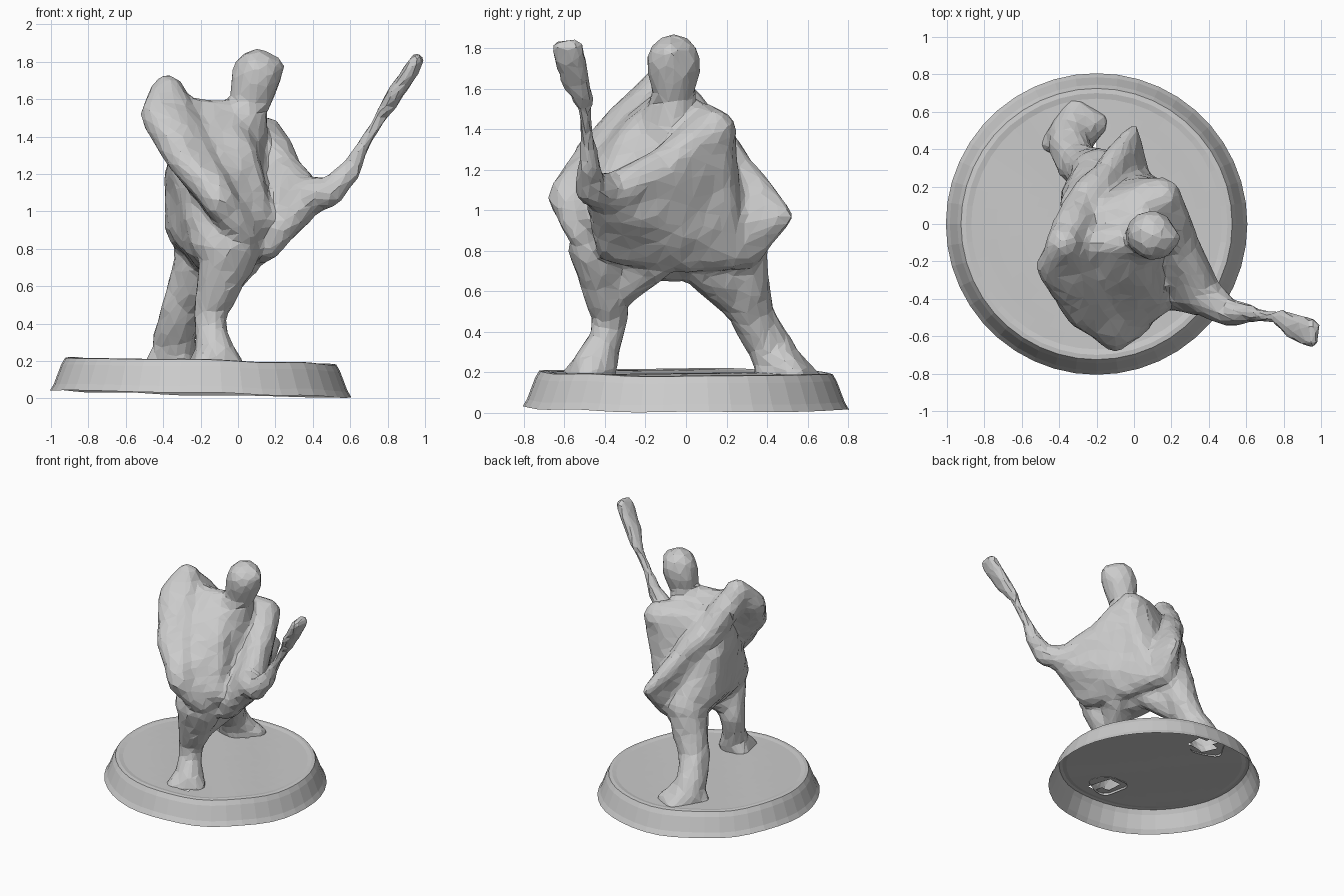
import bpy, bmesh, math
from mathutils import Vector

if "Cube" in bpy.data.objects:
    bpy.data.objects.remove(bpy.data.objects["Cube"])

# directions of a small unit ball, reused for every hull
ball = bmesh.new()
bmesh.ops.create_icosphere(ball, subdivisions=2, radius=1)
DIRS = [v.co.normalized() for v in ball.verts]
ball.free()


def make_hull(bm, balls):
    """Convex skin stretched over a few balls given as (x, y, z, radius)."""
    new = [bm.verts.new(Vector((x, y, z)) + d * r) for x, y, z, r in balls for d in DIRS]
    bmesh.ops.convex_hull(bm, input=new, use_existing_faces=False)
    loose = [v for v in bm.verts if not v.link_faces]
    bmesh.ops.delete(bm, geom=loose, context="VERTS")


def limb(bm, balls):
    """Chain of tapered capsules."""
    for a, b in zip(balls, balls[1:]):
        make_hull(bm, [a, b])


fig = bmesh.new()

# head and neck
limb(fig, [(.10, -.06, 1.73, .133), (.06, -.06, 1.56, .10), (0, -.08, 1.4, .16)])
limb(fig, [(.1, -.06, 1.75, .11), (.185, -.07, 1.765, .062)])

# torso and hips
make_hull(fig, [(.08, .12, 1.40, .12), (-.06, -.1, 1.45, .12), (-.2, 0, 1.38, .12),
                (0, -.28, 1.30, .10), (0, .1, 1.0, .18), (-.15, 0, .88, .18), (-.08, -.3, .95, .2)])
make_hull(fig, [(-.08, -.40, .82, .16), (-.18, .25, .82, .14), (-.08, -.06, .73, .09),
                (-.30, .1, 1.18, .10), (-.28, .15, .92, .11), (-.25, -.05, 1.3, .12)])

# chest filling the groove between plate and neck
make_hull(fig, [(-.32, -.12, 1.53, .08), (-.04, -.08, 1.49, .10), (.02, -.3, 1.28, .09),
                (-.28, -.40, 1.28, .08), (-.08, -.52, 1.04, .09), (.10, -.42, .96, .09)])

# slanted plate on the left side, with a point at the back
make_hull(fig, [(-.38, -.1, 1.64, .09), (-.44, -.22, 1.52, .085), (-.29, -.46, 1.27, .09),
                (-.1, -.59, 1.06, .09), (.03, -.5, .89, .08), (.09, -.2, .85, .07)])
make_hull(fig, [(-.38, -.1, 1.62, .09), (-.28, .1, 1.38, .1), (-.12, .28, 1.14, .08),
                (0, .50, .97, .035), (-.05, .3, .8, .08), (0, .2, .84, .08), (.08, -.2, .86, .07)])

# sword arm and the web of cloth under it
limb(fig, [(.14, .13, 1.39, .12), (.25, -.12, 1.19, .10), (.37, -.38, 1.08, .10),
           (.49, -.47, 1.11, .08), (.6, -.48, 1.22, .058)])
make_hull(fig, [(.14, .12, 1.3, .11), (.23, -.12, 1.14, .10), (.36, -.40, 1.05, .09),
                (.06, 0, .75, .06), (.0, .22, .78, .07), (.16, -.38, .82, .07), (0, 0, 1.1, .1)])

# weapon: thin grip widening to a flat blade
limb(fig, [(.6, -.48, 1.22, .055), (.66, -.485, 1.34, .038), (.78, -.5, 1.53, .034)])
blade = [(.78, -.5, 1.53, .012), (.85, -.55, 1.64, .035), (.92, -.58, 1.75, .045),
         (.955, -.59, 1.81, .038)]
for a, b in zip(blade, blade[1:]):
    make_hull(fig, [(x, y + s * w, z, .036) for x, y, z, w in (a, b) for s in (-1, 1)])

# front leg and foot
limb(fig, [(-.04, -.42, .80, .16), (-.1, -.40, .62, .12), (-.15, -.375, .48, .085),
           (-.14, -.41, .34, .085), (-.11, -.46, .2, .115)])
make_hull(fig, [(-.06, -.35, .74, .1), (.03, -.15, .74, .09), (-.12, -.38, .56, .08)])
make_hull(fig, [(-.13, -.44, .28, .08), (-.02, -.48, .17, .06), (-.18, -.56, .17, .06),
                (-.2, -.42, .17, .07)])

# back leg and foot
limb(fig, [(-.18, .25, .82, .15), (-.24, .29, .64, .13), (-.3, .32, .48, .11),
           (-.34, .41, .33, .11), (-.34, .47, .2, .12)])
make_hull(fig, [(-.08, .05, .72, .09), (-.2, .2, .7, .12), (-.28, .28, .52, .09)])
make_hull(fig, [(-.33, .43, .3, .09), (-.46, .42, .18, .045), (-.2, .54, .18, .06),
                (-.32, .63, .17, .05), (-.3, .4, .18, .06)])

mesh = bpy.data.meshes.new("figure")
fig.to_mesh(mesh)
fig.free()
figure = bpy.data.objects.new("figure", mesh)
bpy.context.collection.objects.link(figure)

# fuse the parts into one skin, soften, and reduce to scan-like facets
m = figure.modifiers.new("fuse", "REMESH")
m.mode = "VOXEL"
m.voxel_size = .02
m = figure.modifiers.new("soften", "SMOOTH")
m.factor, m.iterations = .5, 12
tex = bpy.data.textures.new("lumps", "CLOUDS")
tex.noise_scale = .2
m = figure.modifiers.new("lumpy", "DISPLACE")
m.texture, m.strength, m.mid_level = tex, .03, .36
m = figure.modifiers.new("facets", "DECIMATE")
m.ratio = .08
dg = bpy.context.evaluated_depsgraph_get()
skin = bpy.data.meshes.new_from_object(figure.evaluated_get(dg))
figure.modifiers.clear()
figure.data = skin

# trim the feet open where they meet the base
bm = bmesh.new()
bm.from_mesh(skin)
bmesh.ops.bisect_plane(bm, geom=bm.verts[:] + bm.edges[:] + bm.faces[:],
                       plane_co=(0, 0, .188), plane_no=(0, 0, 1), clear_inner=True)
for f in bm.faces:
    f.smooth = False
bm.to_mesh(skin)
bm.free()

# round base: open-bottomed shell turned from a profile, slightly tilted
profile = [(.806, 0), (.785, .035), (.745, .14), (.725, .175), (.70, .178), (.67, .172)]
profile += [(.67 - .067 * i, .172) for i in range(1, 10)] + [(0, .172)]
bm = bmesh.new()
verts = [bm.verts.new((r, 0, z)) for r, z in profile]
edges = [bm.edges.new(p) for p in zip(verts, verts[1:])]
bmesh.ops.spin(bm, geom=verts + edges, cent=(0, 0, 0), axis=(0, 0, 1),
               angle=2 * math.pi, steps=44)
bmesh.ops.remove_doubles(bm, verts=bm.verts[:], dist=.0005)
for v in bm.verts:
    x, y, z = v.co
    v.co = (x - .2, y, z + .024 - .026 * x - .008 * y + .004 * math.sin(9 * x + 7 * y))
bm.normal_update()

# holes into the hollow feet
feet = [Vector((-.13, -.47)), Vector((-.31, .48))]
holes = [f for f in bm.faces
         if any((f.calc_center_median().xy - c).length < .1 for c in feet)]
bmesh.ops.delete(bm, geom=holes, context="FACES")
bmesh.ops.recalc_face_normals(bm, faces=bm.faces[:])
if sum(f.normal.z * f.calc_area() for f in bm.faces) < 0:
    bmesh.ops.reverse_faces(bm, faces=bm.faces[:])
mesh = bpy.data.meshes.new("round_base")
bm.to_mesh(mesh)
bm.free()
bpy.context.collection.objects.link(bpy.data.objects.new("round_base", mesh))
